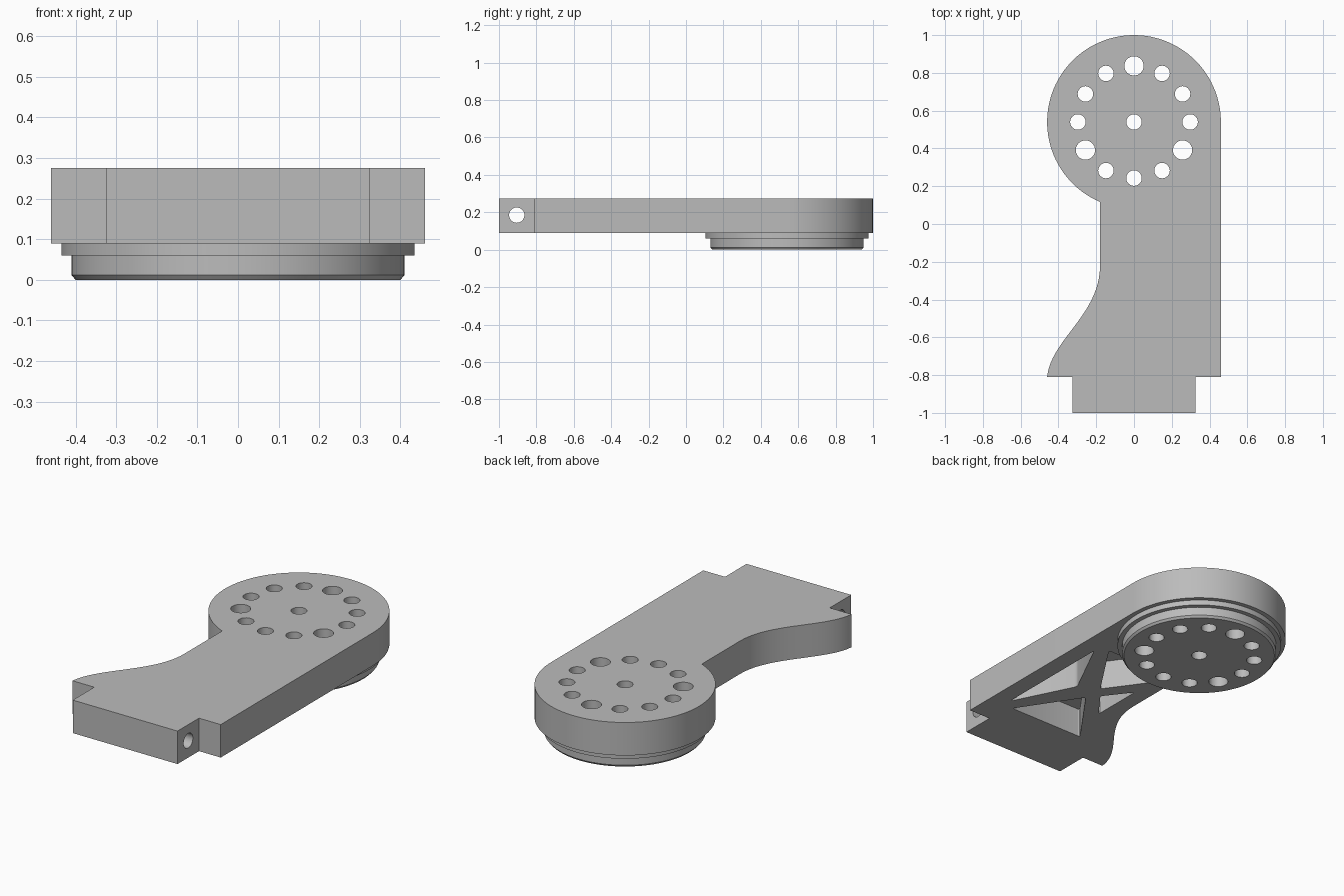
import bpy, bmesh, math
from mathutils import Vector
from mathutils.geometry import interpolate_bezier

cube = bpy.data.objects.get("Cube")
if cube:
    bpy.data.objects.remove(cube)

grey = bpy.data.materials.new("plain grey")
grey.use_nodes = True
grey.diffuse_color = (0.5, 0.5, 0.5, 1)
grey.node_tree.nodes["Principled BSDF"].inputs["Base Color"].default_value = (0.5, 0.5, 0.5, 1)

HUB_Y, HUB_R = 0.54, 0.46
PLATE_Z, TOP_Z = 0.09, 0.275


def make(name, bm):
    bmesh.ops.recalc_face_normals(bm, faces=bm.faces)
    mesh = bpy.data.meshes.new(name)
    bm.to_mesh(mesh)
    bm.free()
    mesh.materials.append(grey)
    obj = bpy.data.objects.new(name, mesh)
    bpy.context.collection.objects.link(obj)
    return obj


def prism(bm, outline, z0, z1, rounding=0):
    """Extrude an outline upward, optionally rounding its upright edges."""
    face = bm.faces.new([bm.verts.new((x, y, z0)) for x, y in outline])
    new = bmesh.ops.extrude_face_region(bm, geom=[face])["geom"]
    top = [v for v in new if isinstance(v, bmesh.types.BMVert)]
    bmesh.ops.translate(bm, verts=top, vec=(0, 0, z1 - z0))
    if rounding:
        upright = [e for v in top for e in v.link_edges
                   if abs(e.verts[0].co.z - e.verts[1].co.z) > 0.01]
        bmesh.ops.bevel(bm, geom=upright, offset=rounding, segments=4,
                        profile=0.5, affect='EDGES')


def circle(x, y, r, n=32):
    return [(x + r * math.cos(math.tau * i / n), y + r * math.sin(math.tau * i / n))
            for i in range(n)]


def cut(obj, cutter):
    mod = obj.modifiers.new("cut", 'BOOLEAN')
    mod.operation, mod.solver, mod.object = 'DIFFERENCE', 'EXACT', cutter
    bpy.context.view_layer.objects.active = obj
    bpy.ops.object.modifier_apply(modifier=mod.name)


# Arm plate: round hub end, straight left side, curved right side, narrow lug
end = math.pi + math.acos(0.18 / HUB_R)
arc = [(HUB_R * math.cos(end * i / 72), HUB_Y + HUB_R * math.sin(end * i / 72))
       for i in range(73)]
flare = [(p.x, p.y) for p in interpolate_bezier(
    Vector((-0.18, -0.22)), Vector((-0.18, -0.48)),
    Vector((-0.44, -0.61)), Vector((-HUB_R, -0.81)), 24)]
lug = [(-0.325, -0.81), (-0.325, -1), (0.325, -1), (0.325, -0.81), (HUB_R, -0.81)]
bm = bmesh.new()
prism(bm, arc + flare + lug, PLATE_Z, TOP_Z)
arm_plate = make("arm_plate", bm)

# Stepped hub boss under the round end
bm = bmesh.new()
profile = [(0, 0), (0.40, 0), (0.41, 0.012), (0.41, 0.06), (0.435, 0.06),
           (0.435, PLATE_Z), (0, PLATE_Z)]
verts = [bm.verts.new((r, HUB_Y, z)) for r, z in profile]
edges = [bm.edges.new(pair) for pair in zip(verts, verts[1:])]
bmesh.ops.spin(bm, geom=verts + edges, cent=(0, HUB_Y, 0), axis=(0, 0, 1),
               angle=math.tau, steps=96)
bmesh.ops.remove_doubles(bm, verts=bm.verts, dist=0.0001)
hub_boss = make("hub_boss", bm)

# Ring of twelve holes, every fourth one larger, and a centre hole
bm = bmesh.new()
prism(bm, circle(0, HUB_Y, 0.041), -0.1, 0.4)
for i in range(12):
    a = math.radians(90 + 30 * i)
    prism(bm, circle(0.297 * math.cos(a), HUB_Y + 0.297 * math.sin(a),
                     0.041 if i % 4 else 0.051), -0.1, 0.4)
hole_cutter = make("hole_cutter", bm)

# Four triangular pockets that leave a crossed brace underneath
pockets = [
    [(0.36, -0.60), (0.36, 0.10), (0.185, -0.25)],
    [(-0.09, -0.10), (-0.09, -0.40), (0.025, -0.25)],
    [(0.30, -0.65), (-0.17, -0.65), (0.075, -0.31)],
    [(0.30, 0.15), (-0.17, 0.15), (0.075, -0.19)],
]
bm = bmesh.new()
for outline in pockets:
    prism(bm, outline, 0.0, 0.255, rounding=0.015)
pocket_cutter = make("pocket_cutter", bm)

# Cross pin hole through the lug
bm = bmesh.new()
prism(bm, circle(0, 0, 0.041), -0.6, 0.6)
pin_cutter = make("pin_cutter", bm)
pin_cutter.rotation_euler.y = math.pi / 2
pin_cutter.location = (0, -0.905, 0.185)
bpy.context.view_layer.update()

cutters = (hole_cutter, pocket_cutter, pin_cutter)
for cutter in cutters:
    cut(arm_plate, cutter)
cut(hub_boss, hole_cutter)
for cutter in cutters:
    bpy.data.objects.remove(cutter)

# Smooth round walls, keep edges sharp
for obj in bpy.context.view_layer.objects:
    obj.select_set(obj in (arm_plate, hub_boss))
bpy.context.view_layer.objects.active = arm_plate
bpy.ops.object.shade_smooth_by_angle(angle=math.radians(30))
